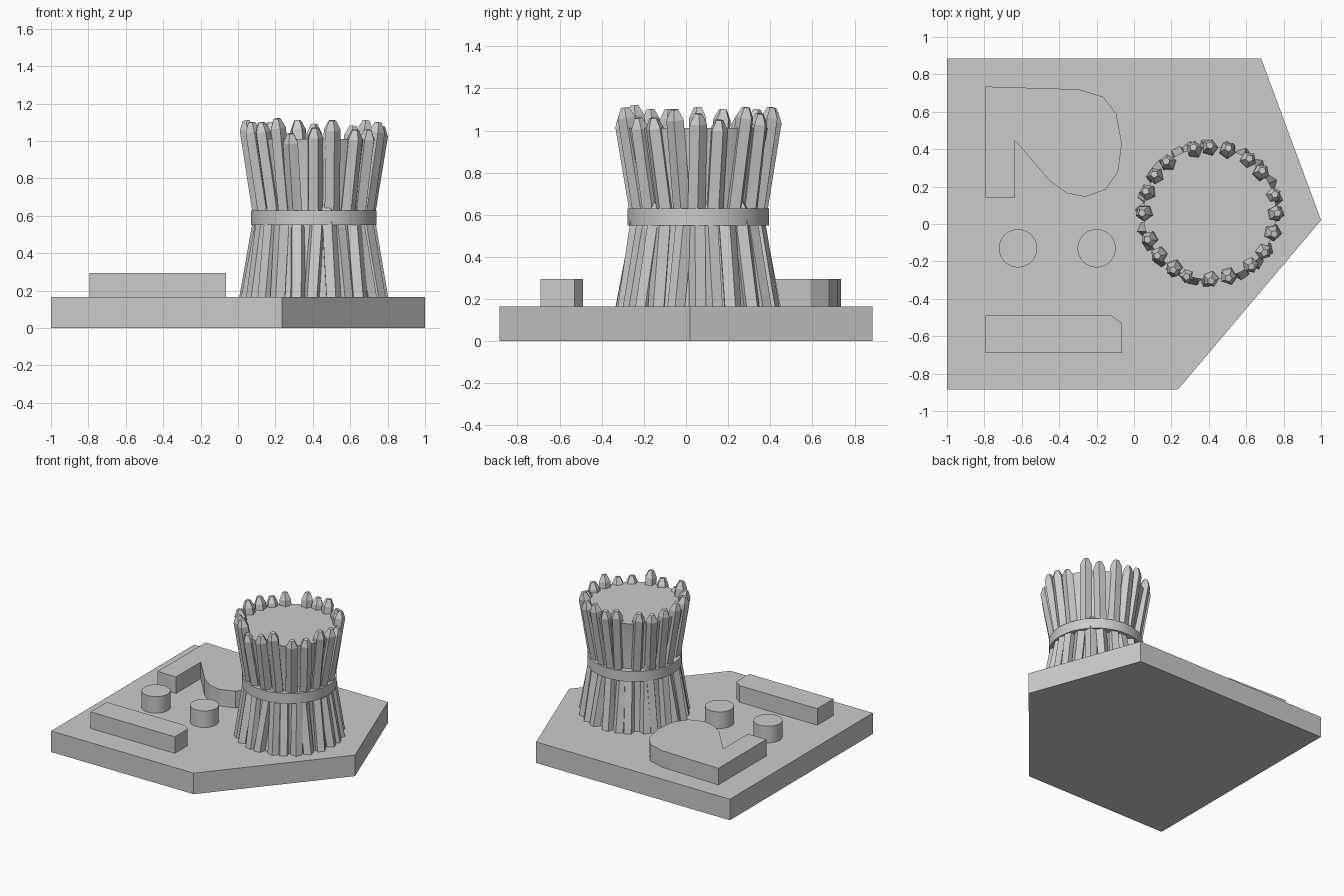
import bpy, bmesh, random
from math import sin, cos, pi, radians
from mathutils import Vector

random.seed(4)
cube = bpy.data.objects.get("Cube")
if cube:
    bpy.data.objects.remove(cube, do_unlink=True)

grey = bpy.data.materials.new("plain_grey")
grey.use_nodes = True
GREY = (0.6, 0.6, 0.6, 1)
grey.diffuse_color = GREY
next(n for n in grey.node_tree.nodes if n.type == 'BSDF_PRINCIPLED').inputs["Base Color"].default_value = GREY

BASE_TOP, BLOCK_TOP = 0.165, 0.295
CENTRE = Vector((0.405, 0.058, 0))


def finish(name, bm):
    bmesh.ops.recalc_face_normals(bm, faces=bm.faces)
    mesh = bpy.data.meshes.new(name)
    bm.to_mesh(mesh)
    bm.free()
    mesh.materials.append(grey)
    obj = bpy.data.objects.new(name, mesh)
    bpy.context.collection.objects.link(obj)
    return obj


def loft(bm, rings):
    """Skin a list of equal-sized point rings and cap both ends."""
    rows = [[bm.verts.new(p) for p in ring] for ring in rings]
    n = len(rows[0])
    for a, b in zip(rows, rows[1:]):
        for i in range(n):
            j = (i + 1) % n
            bm.faces.new((a[i], a[j], b[j], b[i]))
    bm.faces.new(rows[0])
    bm.faces.new(rows[-1])


def slab(name, outline, z0, z1):
    bm = bmesh.new()
    loft(bm, [[(x, y, z) for x, y in outline] for z in (z0, z1)])
    return finish(name, bm)


def circle(x, y, r, n=48):
    return [(x + r * cos(2 * pi * i / n), y + r * sin(2 * pi * i / n)) for i in range(n)]


def turned(name, profile, n=64):
    """Solid of revolution about the bundle axis."""
    bm = bmesh.new()
    loft(bm, [[(x, y, z) for x, y in circle(CENTRE.x, CENTRE.y, r, n)] for r, z in profile])
    return finish(name, bm)


def smooth(obj):
    bpy.ops.object.select_all(action='DESELECT')
    obj.select_set(True)
    bpy.context.view_layer.objects.active = obj
    bpy.ops.object.shade_smooth_by_angle(angle=radians(30))


def around(angle, r, z):
    return CENTRE + Vector((r * cos(angle), r * sin(angle), z))


def stick(bm, start, end, radius, taper=0.05):
    """Five-sided stick with a blunt pointed tip at its end."""
    axis = (end - start).normalized()
    u = axis.orthogonal().normalized()
    v = axis.cross(u)
    spin = random.uniform(0, 2 * pi)
    rings = []
    for p, r in ((start, radius), (end - axis * taper, radius), (end, radius * 0.45)):
        rings.append([p + r * (u * cos(spin + i * 2 * pi / 5) + v * sin(spin + i * 2 * pi / 5))
                      for i in range(5)])
    loft(bm, rings)


# Base plate with a pointed end
slab("base_plate", [(-1, -0.885), (0.235, -0.885), (1, 0.02), (0.68, 0.885), (-1, 0.885)], 0, BASE_TOP)

# Plain raised blocks and pegs
slab("front_bar", [(-0.795, -0.69), (-0.065, -0.69), (-0.065, -0.53), (-0.12, -0.49), (-0.795, -0.49)],
     BASE_TOP, BLOCK_TOP)
slab("back_block", [(-0.795, 0.14), (-0.635, 0.14), (-0.635, 0.445), (-0.45, 0.23), (-0.36, 0.165),
                    (-0.26, 0.145), (-0.15, 0.185), (-0.085, 0.28), (-0.065, 0.43), (-0.095, 0.59),
                    (-0.165, 0.68), (-0.295, 0.72), (-0.795, 0.735)], BASE_TOP, BLOCK_TOP)
for side, x in (("left", -0.2), ("right", -0.62)):
    smooth(slab(side + "_peg", circle(x, -0.13, 0.102), BASE_TOP, BLOCK_TOP))

# Waisted core and the band that ties the bundle
smooth(turned("bundle_core", [(0.345, BASE_TOP), (0.28, 0.59), (0.355, 1.012)]))
smooth(turned("band", [(0.336, 0.55), (0.336, 0.63)]))

# Upper sticks: angle around the bundle and tip height
upper = [(0, 1.08), (16, 1.05), (39, 1.11), (54, 1.08), (74, 1.11), (90, 1.09), (104, 1.11),
         (130, 1.1), (145, 1.08), (161, 1.1), (180, 1.11), (203, 1.1), (219, 1.1), (237, 1.12),
         (250, 1.04), (271, 1.07), (286, 1.11), (308, 1.06), (324, 1.06), (342, 1.1)]
bm = bmesh.new()
for degrees, top in upper:
    a = radians(degrees)
    lean = random.uniform(-0.08, 0.08)
    stick(bm, around(a + lean, 0.277, 0.56), around(a, 0.362, top), 0.044)
finish("upper_sticks", bm)

# Lower sticks splay out to the base, tips tucked behind the band
bm = bmesh.new()
for i in range(24):
    a = 2 * pi * i / 24 + random.uniform(-0.06, 0.06)
    lean = random.uniform(-0.1, 0.1)
    stick(bm, around(a, 0.357, BASE_TOP - 0.01),
          around(a + lean, 0.275, random.uniform(0.58, 0.68)), 0.044)
finish("lower_sticks", bm)
